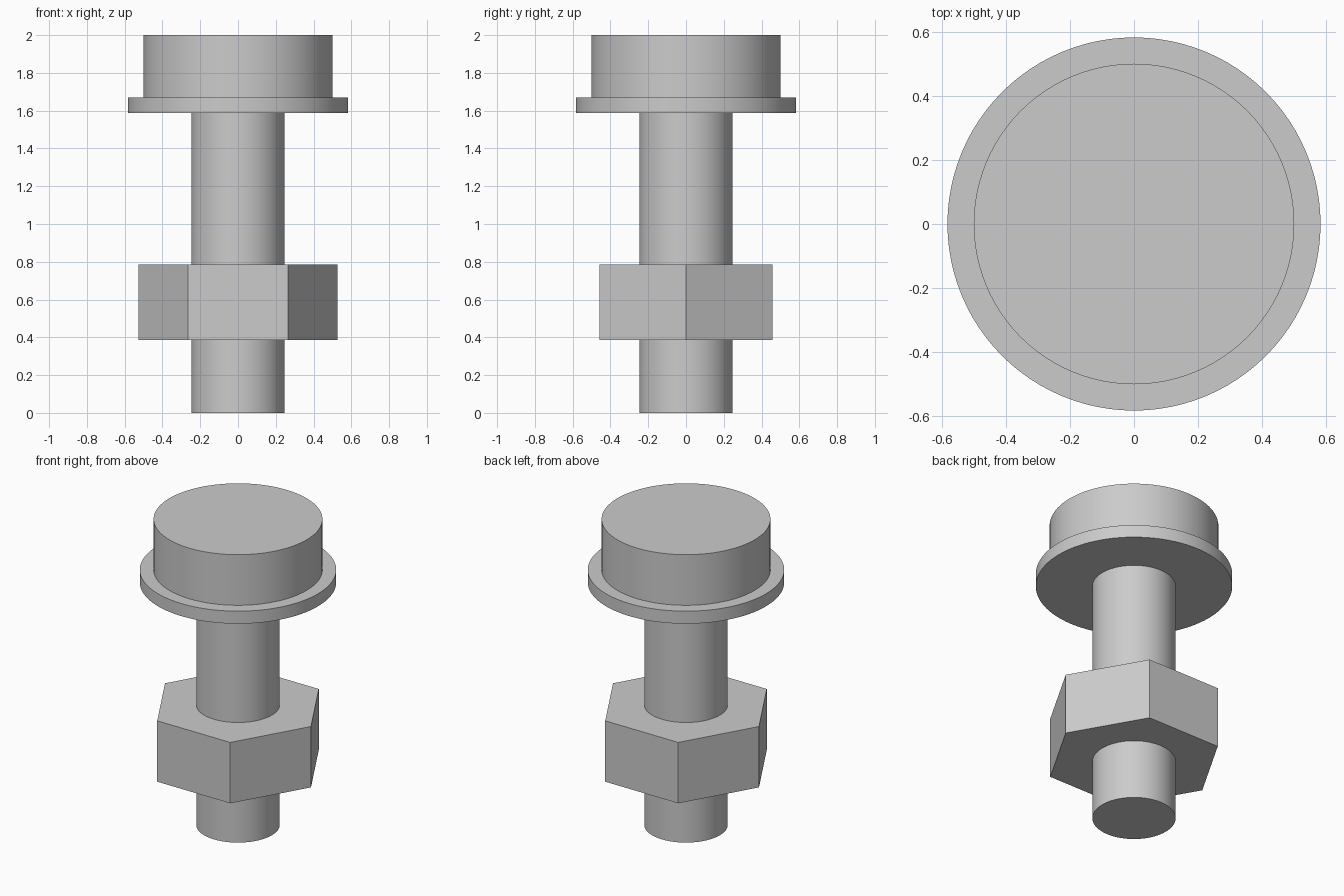
import bpy
import bmesh
from math import radians
from mathutils import Matrix

cube = bpy.data.objects.get("Cube")
if cube:
    bpy.data.objects.remove(cube, do_unlink=True)

# One plain grey metal for every part
COLOUR = (0.6, 0.6, 0.6, 1)
steel = bpy.data.materials.new("grey_steel")
steel.use_nodes = True
steel.diffuse_color = COLOUR
bsdf = next(n for n in steel.node_tree.nodes if n.type == "BSDF_PRINCIPLED")
bsdf.inputs["Base Color"].default_value = COLOUR


def prism(name, radius, bottom, top, sides=96, smooth=True):
    """Upright prism with a corner on the x axis."""
    bm = bmesh.new()
    placing = Matrix.Translation((0, 0, (bottom + top) / 2)) @ Matrix.Rotation(radians(90), 4, "Z")
    bmesh.ops.create_cone(bm, cap_ends=True, segments=sides, radius1=radius,
                          radius2=radius, depth=top - bottom, matrix=placing)
    mesh = bpy.data.meshes.new(name)
    bm.to_mesh(mesh)
    bm.free()
    mesh.materials.append(steel)
    part = bpy.data.objects.new(name, mesh)
    bpy.context.collection.objects.link(part)
    if smooth:
        bpy.ops.object.select_all(action="DESELECT")
        part.select_set(True)
        bpy.context.view_layer.objects.active = part
        bpy.ops.object.shade_smooth_by_angle(angle=radians(30))
    return part


# Round bolt: shank, flange and head
prism("shank", 0.247, 0, 1.6)
prism("flange", 0.582, 1.587, 1.669)
prism("head", 0.5, 1.66, 2)

# Hexagonal nut around the shank
prism("hex_nut", 0.528, 0.387, 0.785, sides=6, smooth=False)
